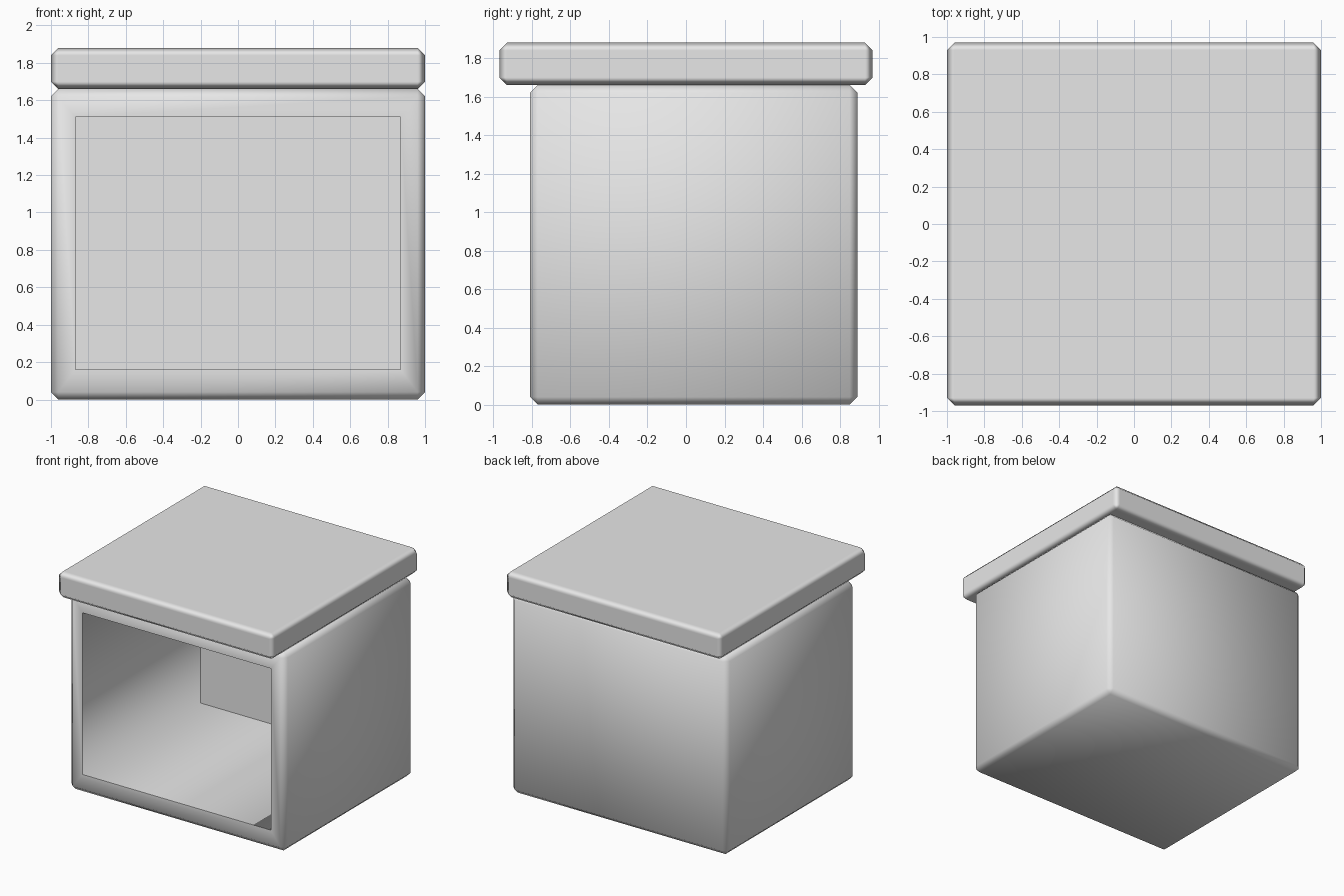
import bpy
import bmesh
from mathutils import Vector

cube = bpy.data.objects.get("Cube")
if cube:
    bpy.data.objects.remove(cube, do_unlink=True)

# Single plain material
grey = bpy.data.materials.new("plain_grey")
grey.use_nodes = True
grey.diffuse_color = (0.8, 0.8, 0.8, 1)
grey.node_tree.nodes["Principled BSDF"].inputs["Base Color"].default_value = (0.8, 0.8, 0.8, 1)

CHAMFER = 0.04


def chamfered_box(low, high):
    """Return a bmesh box between two corners with every edge chamfered."""
    low, high = Vector(low), Vector(high)
    bm = bmesh.new()
    bmesh.ops.create_cube(bm, size=1)
    bmesh.ops.scale(bm, vec=high - low, verts=bm.verts)
    bmesh.ops.translate(bm, vec=(low + high) / 2, verts=bm.verts)
    bmesh.ops.bevel(bm, geom=bm.edges[:], offset=CHAMFER, segments=1,
                    profile=0.5, affect='EDGES')
    return bm


def finish(bm, name):
    """Turn the bmesh into a smooth shaded object."""
    for face in bm.faces:
        face.smooth = True
    bm.normal_update()
    mesh = bpy.data.meshes.new(name)
    bm.to_mesh(mesh)
    bm.free()
    mesh.materials.append(grey)
    obj = bpy.data.objects.new(name, mesh)
    bpy.context.collection.objects.link(obj)
    return obj


# Box body with a deep rectangular opening in the front
body = chamfered_box((-1, -0.81, 0), (1, 0.89, 1.66))
body.normal_update()
front = min(body.faces, key=lambda f: f.calc_center_median().y)
bmesh.ops.inset_individual(body, faces=[front], thickness=0.09)
for v in front.verts:
    v.co.x = 0.87 if v.co.x > 0 else -0.87
    v.co.z = 1.51 if v.co.z > 0.83 else 0.16
for e in front.edges:
    e.smooth = False
inner = bmesh.ops.extrude_discrete_faces(body, faces=[front])["faces"][0]
for v in inner.verts:
    v.co.y = 0.75
finish(body, "box_body")

# Overhanging lid slab, with flat faces and softly shaded chamfers
lid = finish(chamfered_box((-1, -0.97, 1.66), (1, 0.97, 1.88)), "lid")
weighted = lid.modifiers.new("flat_faces", 'WEIGHTED_NORMAL')
weighted.weight = 100
